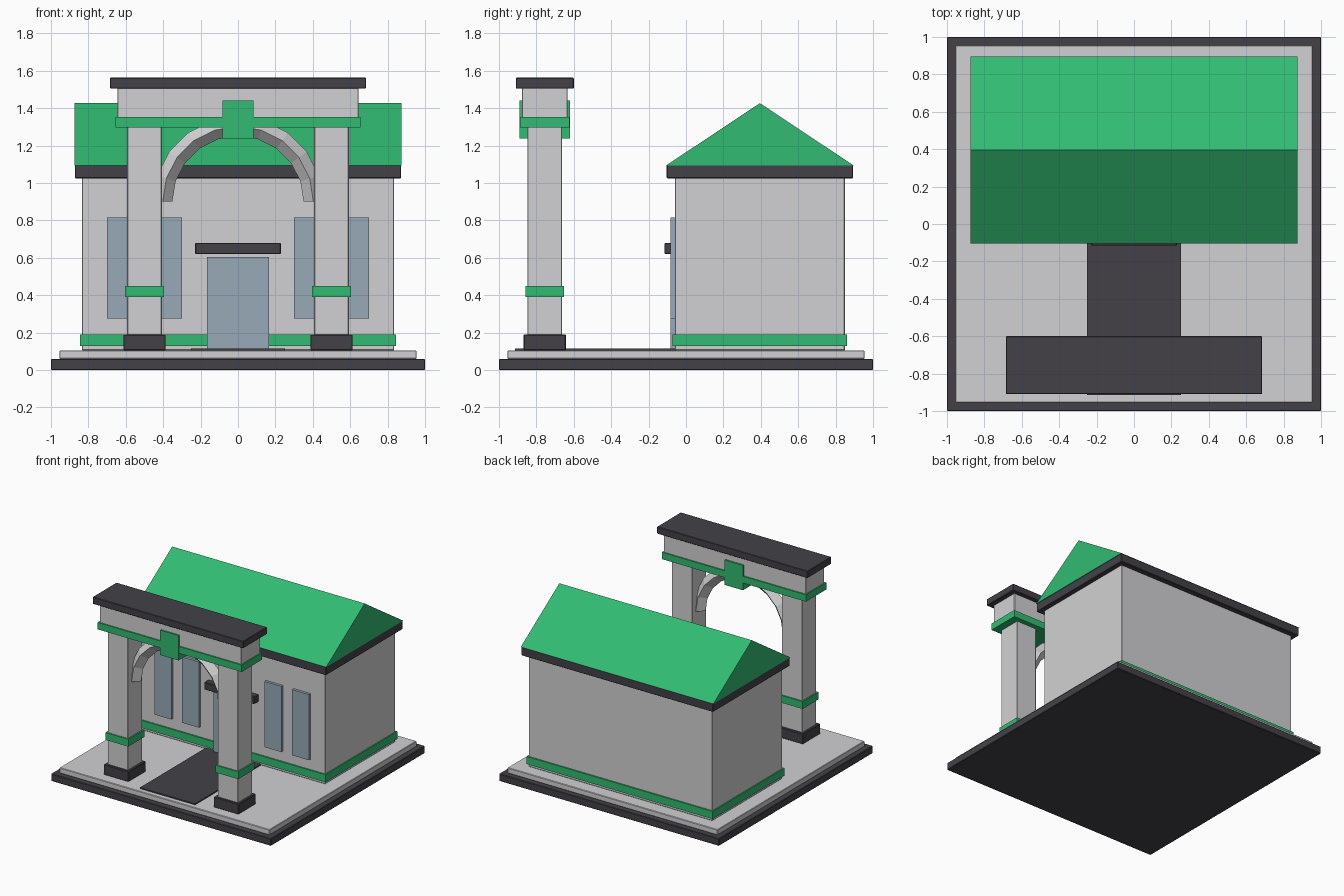
import bpy
import bmesh
from math import sin, cos, pi
from mathutils import Matrix, Vector

old = bpy.data.objects.get("Cube")
if old:
    bpy.data.objects.remove(old, do_unlink=True)


def material(name, rgb):
    m = bpy.data.materials.new(name)
    m.use_nodes = True
    m.diffuse_color = (*rgb, 1)
    m.node_tree.nodes["Principled BSDF"].inputs["Base Color"].default_value = (*rgb, 1)
    return m


STONE = material("pale_stone", (0.64, 0.64, 0.655))
DARK = material("charcoal", (0.056, 0.053, 0.062))
GREEN = material("green", (0.031, 0.5, 0.165))
GLASS = material("blue_grey_glass", (0.31, 0.4, 0.475))


def finish(name, bm, mat):
    bmesh.ops.recalc_face_normals(bm, faces=bm.faces)
    mesh = bpy.data.meshes.new(name)
    bm.to_mesh(mesh)
    bm.free()
    mesh.materials.append(mat)
    ob = bpy.data.objects.new(name, mesh)
    bpy.context.collection.objects.link(ob)
    return ob


def box(name, mat, x, y, z, bevel=0.0):
    """Box from (low, high) extents on each axis."""
    bm = bmesh.new()
    lo, hi = Vector((x[0], y[0], z[0])), Vector((x[1], y[1], z[1]))
    bmesh.ops.create_cube(bm, size=1, matrix=Matrix.Translation((lo + hi) / 2)
                          @ Matrix.Diagonal((*(hi - lo), 1)))
    ob = finish(name, bm, mat)
    if bevel:
        mod = ob.modifiers.new("soft_edge", "BEVEL")
        mod.width = bevel
        mod.segments = 1
    return ob


def wide(half):
    return (-half, half)


SOFT = 0.004

# Ground slab, paving and path
box("base_slab", DARK, wide(1), wide(1), (0, 0.06), SOFT)
box("paving", STONE, wide(0.955), wide(0.955), (0.06, 0.105), SOFT)
box("path", DARK, wide(0.25), (-0.915, -0.055), (0.105, 0.115))

# House body
box("house_walls", STONE, wide(0.835), (-0.06, 0.85), (0.105, 1.03), SOFT)
box("house_base_band", GREEN, wide(0.845), (-0.072, 0.862), (0.128, 0.19))
box("eaves", DARK, wide(0.872), (-0.103, 0.893), (1.025, 1.097), SOFT)

# Gable roof
bm = bmesh.new()
profile = [(-0.105, 1.095), (0.895, 1.095), (0.395, 1.427)]
gable = bm.faces.new([bm.verts.new((-0.875, y, z)) for y, z in profile])
ext = bmesh.ops.extrude_face_region(bm, geom=[gable], use_keep_orig=True)
bmesh.ops.translate(bm, vec=(1.75, 0, 0),
                    verts=[g for g in ext["geom"] if isinstance(g, bmesh.types.BMVert)])
finish("roof", bm, GREEN)

# Door, canopy and windows
box("door", GLASS, wide(0.165), (-0.082, -0.05), (0.115, 0.605))
box("door_canopy", DARK, wide(0.229), (-0.115, -0.05), (0.62, 0.68), SOFT)
for i, x in enumerate((-0.625, -0.375, 0.375, 0.625)):
    box(f"window_{i + 1}", GLASS, (x - 0.076, x + 0.076), (-0.082, -0.05), (0.275, 0.815))

# Gate pillars with plinths and bands
GATE_Y = -0.755


def deep(half):
    return (GATE_Y - half, GATE_Y + half)


for side, cx in (("right", -0.5), ("left", 0.5)):
    def span(half):
        return (cx - half, cx + half)
    box(f"{side}_plinth", DARK, span(0.113), deep(0.113), (0.105, 0.19), SOFT)
    box(f"{side}_pillar", STONE, span(0.093), deep(0.093), (0.185, 1.31), SOFT)
    box(f"{side}_pillar_band", GREEN, span(0.104), deep(0.104), (0.39, 0.45))

# Gate lintel, trim, keystone and cap
box("lintel", STONE, wide(0.645), deep(0.122), (1.3, 1.51), SOFT)
box("lintel_band", GREEN, wide(0.655), deep(0.133), (1.296, 1.352))
box("keystone", GREEN, wide(0.084), deep(0.135), (1.238, 1.442))
box("gate_cap", DARK, wide(0.685), deep(0.155), (1.505, 1.563), SOFT)

# Faceted arch: a diamond section swept round a half circle
bm = bmesh.new()
STEPS, RADIUS, TUBE = 10, 0.403, 0.052
rings = []
for i in range(STEPS + 1):
    a = pi * i / STEPS
    ring = []
    for k in range(4):
        t = pi / 2 * k
        r = RADIUS + TUBE * cos(t)
        ring.append(bm.verts.new((r * cos(a), GATE_Y + TUBE * sin(t), 0.9 + r * sin(a))))
    rings.append(ring)
for a, b in zip(rings, rings[1:]):
    for k in range(4):
        n = (k + 1) % 4
        bm.faces.new((a[k], a[n], b[n], b[k]))
bm.faces.new(rings[0])
bm.faces.new(rings[-1])
finish("gate_arch", bm, STONE)
